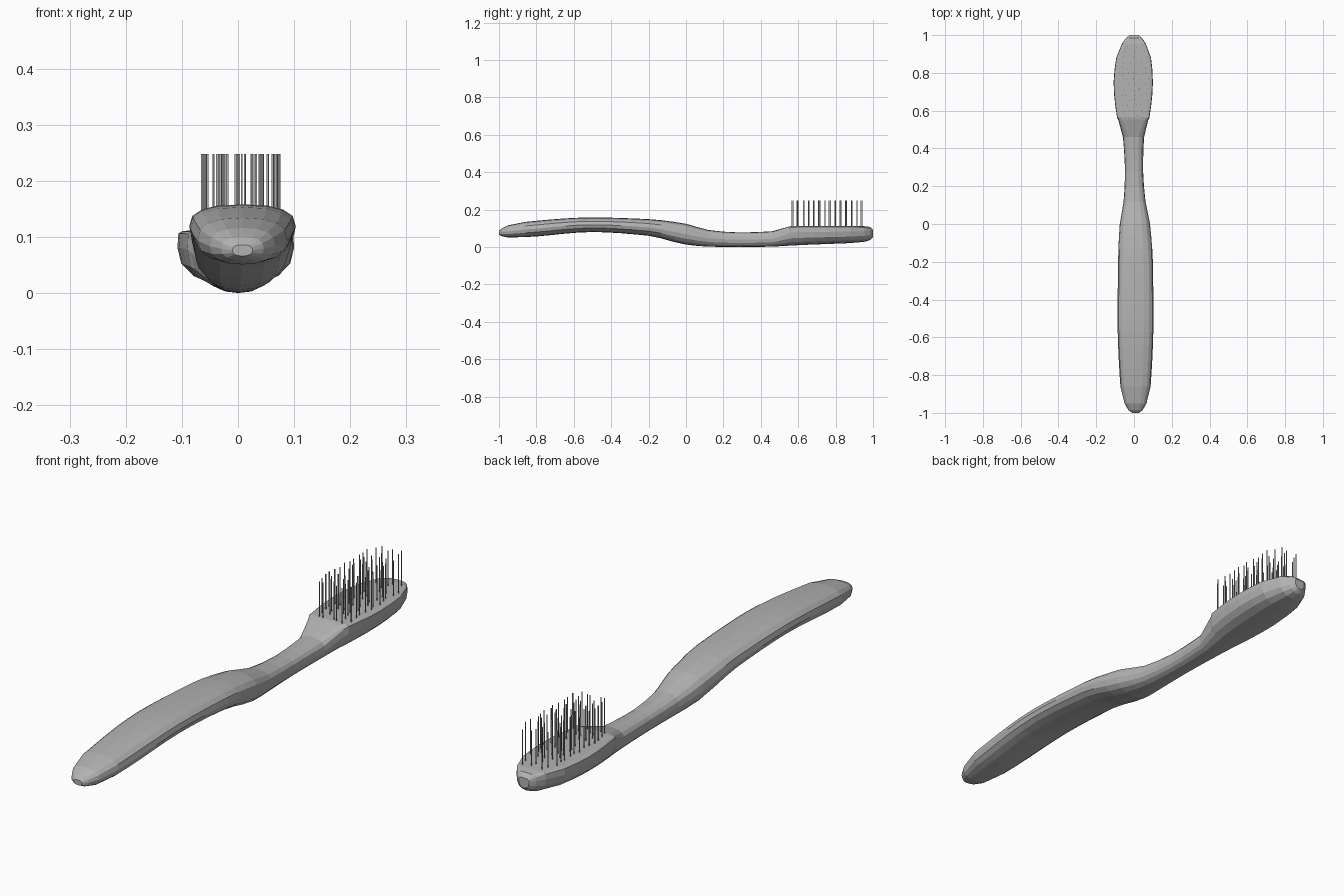
import bpy, bmesh, math, random

if "Cube" in bpy.data.objects:
    bpy.data.objects.remove(bpy.data.objects["Cube"])

random.seed(4)

grey = bpy.data.materials.new("plain grey")
grey.diffuse_color = (0.45, 0.45, 0.45, 1)
grey.use_nodes = True
grey.node_tree.nodes["Principled BSDF"].inputs["Base Color"].default_value = grey.diffuse_color


def finish(bm, name):
    bmesh.ops.recalc_face_normals(bm, faces=bm.faces)
    me = bpy.data.meshes.new(name)
    bm.to_mesh(me)
    bm.free()
    me.materials.append(grey)
    ob = bpy.data.objects.new(name, me)
    bpy.context.collection.objects.link(ob)


def slopes(xs, vs):
    """Monotone cubic slopes, so the profile never overshoots."""
    d = [(vs[i + 1] - vs[i]) / (xs[i + 1] - xs[i]) for i in range(len(xs) - 1)]
    mid = [2 * a * b / (a + b) if a * b > 0 else 0 for a, b in zip(d, d[1:])]
    return [d[0]] + mid + [d[-1]]


def hermite(a, b, ma, mb, h, t):
    return (a * (1 + 2 * t) * (1 - t) ** 2 + b * t * t * (3 - 2 * t)
            + h * (ma * t * (1 - t) ** 2 - mb * t * t * (1 - t)))


def spow(v, e):
    return math.copysign(abs(v) ** e, v)


def lerp_clamp(y, a, b, va, vb):
    t = min(1, max(0, (y - a) / (b - a)))
    return va + (vb - va) * t


def ring(bm, y, w, zb, zt, n=16):
    """Cross-section: rounded belly; top flattened along the head."""
    cx = lerp_clamp(y, -0.2, 0.55, 0.008, -0.004) + lerp_clamp(y, 0.75, 1, 0, 0.004)
    top_e = lerp_clamp(y, 0.5, 0.563, 0.78, 0.22) + lerp_clamp(y, 0.95, 1, 0, 0.4)
    zm = zb + (zt - zb) * lerp_clamp(y, 0.48, 0.57, 0.5, 0.68)
    out = []
    for i in range(n):
        c, s = math.cos(2 * math.pi * i / n), math.sin(2 * math.pi * i / n)
        s = 0 if abs(s) < 1e-6 else s
        e = top_e if s > 0 else 0.85
        z = zm + ((zt - zm) if s > 0 else (zm - zb)) * spow(s, e)
        out.append(bm.verts.new((cx + w * spow(c, e), y, z)))
    return out


# Handle, neck and head outline: y, half width, bottom, top
keys = [
    (-1.0, .018, .066, .086), (-.985, .038, .058, .100), (-.95, .058, .051, .116),
    (-.86, .080, .053, .134), (-.5, .095, .080, .158), (-.2, .092, .060, .149),
    (0, .080, .013, .124), (.12, .058, .002, .091), (.28, .048, 0, .078),
    (.46, .056, .002, .084), (.55, .079, .007, .109), (.565, .086, .008, .112),
    (.75, .104, .016, .112), (.88, .092, .021, .112), (.955, .063, .028, .111),
    (.985, .042, .037, .107), (1.0, .022, .052, .092),
]
cols = list(zip(*keys))
tang = [slopes(cols[0], c) for c in cols[1:]]

bm = bmesh.new()
rings = []
for i in range(len(keys) - 1):
    h = keys[i + 1][0] - keys[i][0]
    steps = max(1, round(h / 0.07))
    for k in range(steps):
        t = k / steps
        vals = [hermite(c[i], c[i + 1], m[i], m[i + 1], h, t)
                for c, m in zip(cols[1:], tang)]
        rings.append(ring(bm, keys[i][0] + h * t, *vals))
rings.append(ring(bm, *keys[-1]))
for a, b in zip(rings, rings[1:]):
    for i in range(len(a)):
        j = (i + 1) % len(a)
        bm.faces.new((a[i], a[j], b[j], b[i]))
bm.faces.new(rings[0])
bm.faces.new(rings[-1])
finish(bm, "brush_body")

# Bristles: thin loose strands scattered over the head
bm = bmesh.new()
R = 0.0014


def strand(x, y):
    corners = ((-R, -R), (R, -R), (R, R), (-R, R))
    lo, hi = [[bm.verts.new((x + dx, y + dy, z)) for dx, dy in corners]
              for z in (0.10, 0.248)]
    for i in range(4):
        j = (i + 1) % 4
        bm.faces.new((lo[i], lo[j], hi[j], hi[i]))
    bm.faces.new(hi)
    bm.faces.new(lo[::-1])


rows = 14
for r in range(rows):
    y = 0.57 + 0.37 * r / (rows - 1)
    w = 0.071 * min(1, (1.02 - y) / 0.14) * (0.8 if r == 0 else 1)
    count = 5 if y < 0.87 else 3
    for k in range(count):
        x = 0.004 + w * (2 * k / (count - 1) - 1) * random.uniform(0.8, 1.0)
        jitter = random.uniform(-0.01, 0.01) if 0 < k < count - 1 else 0
        strand(x + jitter, y + random.uniform(-0.006, 0.006))
finish(bm, "bristles")
